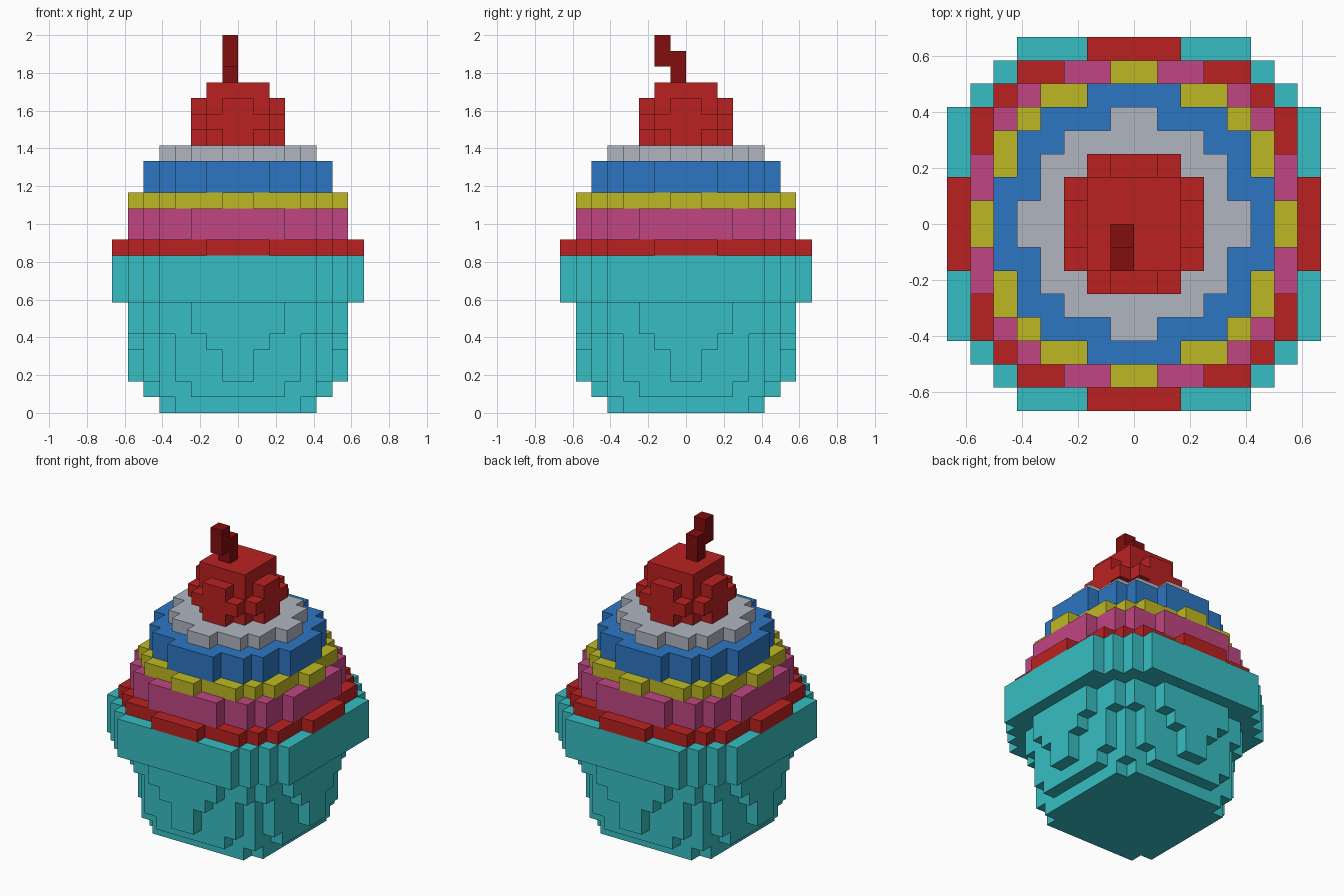
import bpy
import bmesh

cube = bpy.data.objects.get("Cube")
if cube:
    bpy.data.objects.remove(cube, do_unlink=True)

U = 1 / 12  # size of one block


def material(name, rgb):
    m = bpy.data.materials.new(name)
    m.use_nodes = True
    col = (*rgb, 1)
    m.diffuse_color = col
    bsdf = next(n for n in m.node_tree.nodes if n.type == 'BSDF_PRINCIPLED')
    bsdf.inputs["Base Color"].default_value = col
    return m


def stepped_outline(rows):
    """Closed outline, symmetric in x and y, from the half width of each block row."""
    quarter = []
    for i, w in enumerate(rows):
        for p in ((w, i), (w, i + 1)):
            if i > 0 and p[1] == i and rows[i - 1] == w:
                quarter.pop()       # straight run: skip the shared point
            else:
                quarter.append(p)
    quarter = quarter[1:]           # drop the point on the x axis
    left = [(-x, y) for x, y in reversed(quarter)]
    upper = quarter + left
    return upper + [(-x, -y) for x, y in upper]


def add_prism(bm, outline, z0, z1):
    face = bm.faces.new([bm.verts.new((x * U, y * U, z0 * U)) for x, y in outline])
    ext = bmesh.ops.extrude_face_region(bm, geom=[face], use_keep_orig=True)
    top = [g for g in ext["geom"] if isinstance(g, bmesh.types.BMVert)]
    bmesh.ops.translate(bm, verts=top, vec=(0, 0, (z1 - z0) * U))


def make_part(name, mat, prisms):
    bm = bmesh.new()
    for outline, z0, z1 in prisms:
        add_prism(bm, outline, z0, z1)
    bmesh.ops.recalc_face_normals(bm, faces=bm.faces)
    me = bpy.data.meshes.new(name)
    bm.to_mesh(me)
    bm.free()
    me.materials.append(mat)
    ob = bpy.data.objects.new(name, me)
    bpy.context.scene.collection.objects.link(ob)


def make_layers(name, mat, layers):
    make_part(name, mat, [(stepped_outline(r), a, b) for r, a, b in layers])


teal = material("teal", (0.037, 0.515, 0.539))
red = material("red", (0.497, 0.0152, 0.0152))
pink = material("pink", (0.527, 0.061, 0.223))
yellow = material("yellow", (0.515, 0.485, 0.0168))
blue = material("blue", (0.026, 0.181, 0.539))
grey = material("light grey", (0.434, 0.468, 0.527))
dark_red = material("dark red", (0.223, 0.0044, 0.0044))

# Cup: flaring wrapper with stepped wedges, then the rim
make_layers("cup", teal, [
    ([5, 5, 5, 5, 4], 0, 1),
    ([6, 6, 6, 5, 5, 3], 1, 2),
    ([7, 6, 6, 6, 5, 4, 1], 2, 4),
    ([7, 7, 6, 6, 5, 4, 2], 4, 5),
    ([7, 7, 7, 6, 6, 5, 3], 5, 7),
])
make_layers("cup_rim", teal, [([8, 8, 8, 8, 8, 7, 6, 5], 7, 10)])

# Coloured icing rings
make_layers("red_icing", red, [([8, 8, 7, 7, 7, 6, 5, 2], 10, 11)])
make_layers("pink_icing", pink, [([7, 7, 7, 6, 6, 5, 3], 11, 13)])
make_layers("yellow_icing", yellow, [([7, 6, 6, 6, 5, 4, 1], 13, 14)])
make_layers("blue_icing", blue, [([6, 6, 5, 5, 4, 2], 14, 16)])
make_layers("grey_icing", grey, [([5, 4, 4, 3, 1], 16, 17)])

# Cherry and its bent stem
make_layers("cherry", red, [
    ([3, 2, 1], 17, 18),
    ([3, 3, 2], 18, 19),
    ([3, 2, 1], 19, 20),
    ([2, 2], 20, 21),
])


def block(y):
    return [(-1, y), (0, y), (0, y + 1), (-1, y + 1)]


make_part("cherry_stem", dark_red, [(block(-1), 21, 23), (block(-2), 22, 24)])
